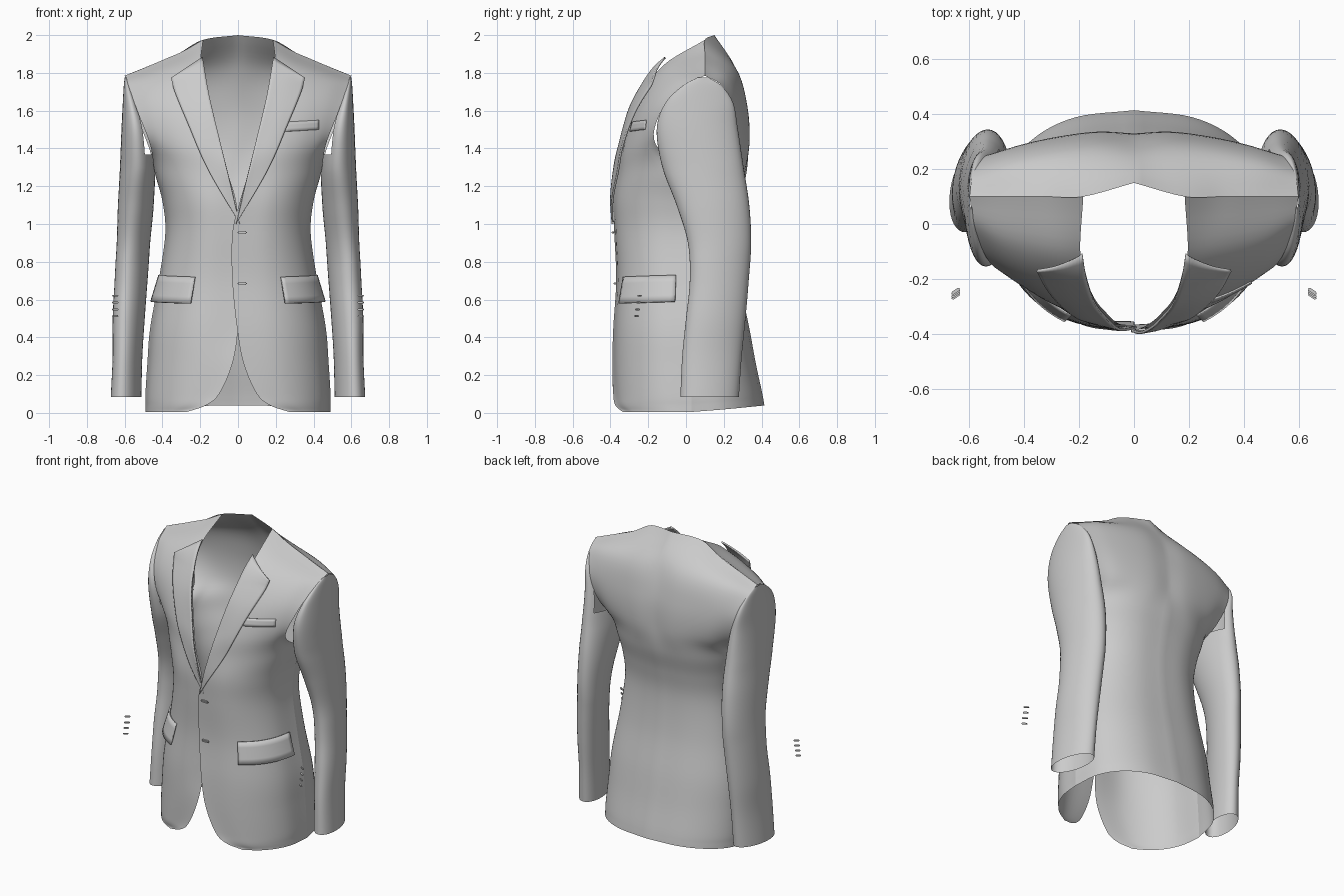
import bpy, bmesh, math
from mathutils import Vector, Matrix
from mathutils.bvhtree import BVHTree

if "Cube" in bpy.data.objects:
    bpy.data.objects.remove(bpy.data.objects["Cube"])

N = 2.3  # roundness of the torso cross-section


def spline(pts, t):
    """Catmull-Rom through vectors, t in 0..1."""
    p = [2 * pts[0] - pts[1]] + list(pts) + [2 * pts[-1] - pts[-2]]
    f = min(max(t, 0), 1) * (len(pts) - 1)
    i = min(int(f), len(pts) - 2)
    f -= i
    a, b, c, d = p[i:i + 4]
    return 0.5 * (2 * b + (c - a) * f + (2 * a - 5 * b + 4 * c - d) * f * f
                  + (3 * b - a - 3 * c + d) * f ** 3)


def make(name, bm, solid=0.0, angle=40):
    bmesh.ops.recalc_face_normals(bm, faces=bm.faces)
    me = bpy.data.meshes.new(name)
    bm.to_mesh(me)
    bm.free()
    ob = bpy.data.objects.new(name, me)
    bpy.context.collection.objects.link(ob)
    if solid:
        m = ob.modifiers.new("thickness", 'SOLIDIFY')
        m.thickness, m.offset = solid, -1
    bpy.ops.object.select_all(action='DESELECT')
    ob.select_set(True)
    bpy.context.view_layer.objects.active = ob
    bpy.ops.object.shade_smooth_by_angle(angle=math.radians(angle))
    return ob


def grid(fn, nu, nv, sx=1, closed=False, skip=None):
    """Mesh a surface fn(u, v); sx=-1 mirrors it in x."""
    bm = bmesh.new()
    cols = nu if closed else nu + 1
    rows = []
    for j in range(nv + 1):
        pts = [fn(i / nu, j / nv) for i in range(cols)]
        rows.append([bm.verts.new((p[0] * sx, p[1], p[2])) for p in pts])
    for j in range(nv):
        for i in range(nu):
            k = (i + 1) % cols
            q = [rows[j][i], rows[j][k], rows[j + 1][k], rows[j + 1][i]]
            if not (skip and skip((i + .5) / nu, q[0].co.z)):
                bm.faces.new(q if sx > 0 else q[::-1])
    return bm


def tensor(rows):
    return lambda u, v: spline([spline(r, u) for r in rows], v)


# Torso levels: z, half width, front y, back y, front edge x
LEVELS = [(.005, .49, -.385, .415, .27), (.04, .49, -.39, .41, .17),
          (.10, .49, -.39, .40, .10), (.26, .48, -.39, .37, .03),
          (.45, .465, -.385, .335, -.005), (.70, .42, -.37, .285, -.03),
          (.95, .385, -.38, .265, -.03), (1.12, .40, -.385, .285, .01),
          (1.27, .44, -.365, .32, .055)]


def section(lv, a, off=0.0):
    """Point at angle a (0 front, pi back) on a torso level."""
    z, w, yf, yb = lv[:4]
    s, c = math.sin(a), math.cos(a)
    x = (w + off) * math.copysign(abs(s) ** (2 / N), s)
    d = (yf - .03 - off) if c > 0 else (yb - .03 + off)
    return Vector((x, .03 + d * abs(c) ** (2 / N),
                   z + .035 * max(0, -c) * max(0, 1 - z / .26)))


FRONT_TOP = [
    [(.095, -.33, 1.42), (.21, -.32, 1.42), (.32, -.28, 1.42), (.41, -.22, 1.42), (.465, -.16, 1.42)],
    [(.15, -.26, 1.65), (.25, -.245, 1.64), (.36, -.215, 1.63), (.45, -.18, 1.61), (.53, -.135, 1.59)],
    [(.195, -.12, 1.84), (.28, -.11, 1.82), (.38, -.09, 1.79), (.49, -.06, 1.755), (.58, -.015, 1.73)],
    [(.185, .1, 1.975), (.29, .1, 1.915), (.39, .1, 1.872), (.5, .1, 1.825), (.6, .1, 1.785)]]
BACK_TOP = [
    [(.47, .21, 1.40), (.38, .275, 1.41), (.26, .315, 1.42), (.13, .335, 1.42), (0, .33, 1.42)],
    [(.54, .25, 1.58), (.42, .285, 1.60), (.28, .31, 1.62), (.14, .325, 1.62), (0, .32, 1.62)],
    [(.585, .19, 1.73), (.46, .225, 1.77), (.31, .25, 1.80), (.15, .265, 1.82), (0, .26, 1.83)],
    [(.6, .1, 1.785), (.46, .1, 1.842), (.32, .1, 1.90), (.185, .1, 1.975), (0, .15, 2.0)]]


def vecs(rows):
    return [[Vector(p) for p in r] for r in rows]


def front_surface(sx):
    rows = []
    for lv in LEVELS:
        e = lv[4] if sx > 0 else max(lv[4], 0)
        a0 = math.copysign(math.asin(abs(e / lv[1]) ** (N / 2)), e)
        row = [section(lv, a0 + (math.pi / 2 - a0) * i / 4) for i in range(5)]
        if sx < 0 and .4 < lv[0] < 1.2:
            row[0].y += .015          # under-lap at the closure
        rows.append(row)
    return tensor(rows + vecs(FRONT_TOP))


# Back panel, both halves
back_rows = [[section(lv, math.pi / 2 * (1 + i / 4)) for i in range(5)] for lv in LEVELS]
back = make("back_panel", grid(tensor(back_rows + vecs(BACK_TOP)), 24, 72))
mir = back.modifiers.new("mirror", 'MIRROR')
mir.merge_threshold = .002

# Lapel outline: inner fold line and outer edge (x, 0, z)
INNER = [Vector(p) for p in [(.0, 0, 1.04), (.055, 0, 1.27), (.10, 0, 1.46), (.15, 0, 1.67), (.188, 0, 1.885)]]
OUTER = [Vector(p) for p in [(-.01, 0, 1.0), (.16, 0, 1.29), (.265, 0, 1.53), (.335, 0, 1.70), (.355, 0, 1.775)]]

# Sleeve rings: z, front y, back y, inner x, outer x
SLEEVE = [Vector(r) for r in [
    (.085, -.03, .28, .515, .67), (.3, -.02, .295, .51, .66), (.5, 0, .315, .497, .66),
    (.7, .02, .332, .482, .65), (.9, .01, .345, .467, .64), (1.1, -.05, .335, .447, .635),
    (1.3, -.125, .305, .44, .625), (1.5, -.155, .275, .465, .617), (1.64, -.11, .25, .52, .61),
    (1.73, -.02, .19, .565, .605), (1.775, .06, .12, .588, .6)]]


def sleeve_point(u, v):
    z, y0, y1, x0, x1 = spline(SLEEVE, v)
    a = u * 2 * math.pi
    dy = (y1 - y0) / 2 * math.sin(a)
    x = (x0 + x1) / 2 + (x1 - x0) / 2 * math.cos(a)
    return x - .15 * dy * min(1, max(0, (1.3 - z) * 2)), (y0 + y1) / 2 + dy, z


def flap_point(u, v):
    z = .58 + .14 * v + .01 * u
    lo, hi = LEVELS[4], LEVELS[5]
    t = (z - lo[0]) / (hi[0] - lo[0])
    lv = [p + (q - p) * t for p, q in zip(lo, hi)]
    return section(lv, .51 + .9 * u, .012 + .018 * (1 - v))


def box(name, loc, size, rot=0):
    bm = bmesh.new()
    bmesh.ops.create_cube(bm, size=1, matrix=Matrix.Translation(loc)
                          @ Matrix.Rotation(rot, 4, 'Z') @ Matrix.Diagonal((*size, 1)))
    bmesh.ops.bevel(bm, geom=bm.edges[:], offset=min(size) * .3, segments=2, affect='EDGES')
    make(name, bm)


for sx, side in ((1, "left"), (-1, "right")):
    # Front panel with cutaway hem
    surf = front_surface(sx)
    tree = BVHTree.FromBMesh(grid(surf, 24, 72))
    make(side + "_front_panel", grid(surf, 24, 72, sx))

    def on_front(x, z, off):
        for k in range(40):               # step outwards until the panel is hit
            hit = tree.ray_cast(Vector((x + k * .004, -1, z)), Vector((0, 1, 0)))[0]
            if hit:
                return Vector((x, hit.y - off, z))
        return Vector((x, -.2, z))

    # Lapel
    def lapel_point(u, v):
        p = spline(INNER, v).lerp(spline(OUTER, v), u)
        off = .014 + .014 * math.sin(math.pi * min(v * 1.2, 1)) * (1 - .5 * u) + .04 * v ** 5
        return on_front(p.x, p.z, off)
    make(side + "_lapel", grid(lapel_point, 12, 40, sx), .01)

    # Breast pocket welt
    if sx > 0:
        make("breast_pocket", grid(lambda u, v: on_front(
            .25 + .18 * u, 1.49 + .05 * v + .01 * u, .006), 12, 3), .006)

    # Hip pocket flap
    make(side + "_pocket_flap", grid(flap_point, 16, 4, sx), .01)

    # Sleeve, open towards the armhole
    make(side + "_sleeve", grid(sleeve_point, 40, 60, sx, True,
         lambda u, z: z > 1.34 and math.cos(u * 2 * math.pi) < -.5))

    # Cuff buttons
    for i in range(4):
        box(side + "_cuff_button", (sx * .65, -.245 - .006 * i, .62 - .036 * i),
            (.035, .012, .01), -sx * .6)

# Front buttons
for z, y in ((.955, -.386), (.685, -.376)):
    box("front_button", (.022, y, z), (.05, .016, .015))
